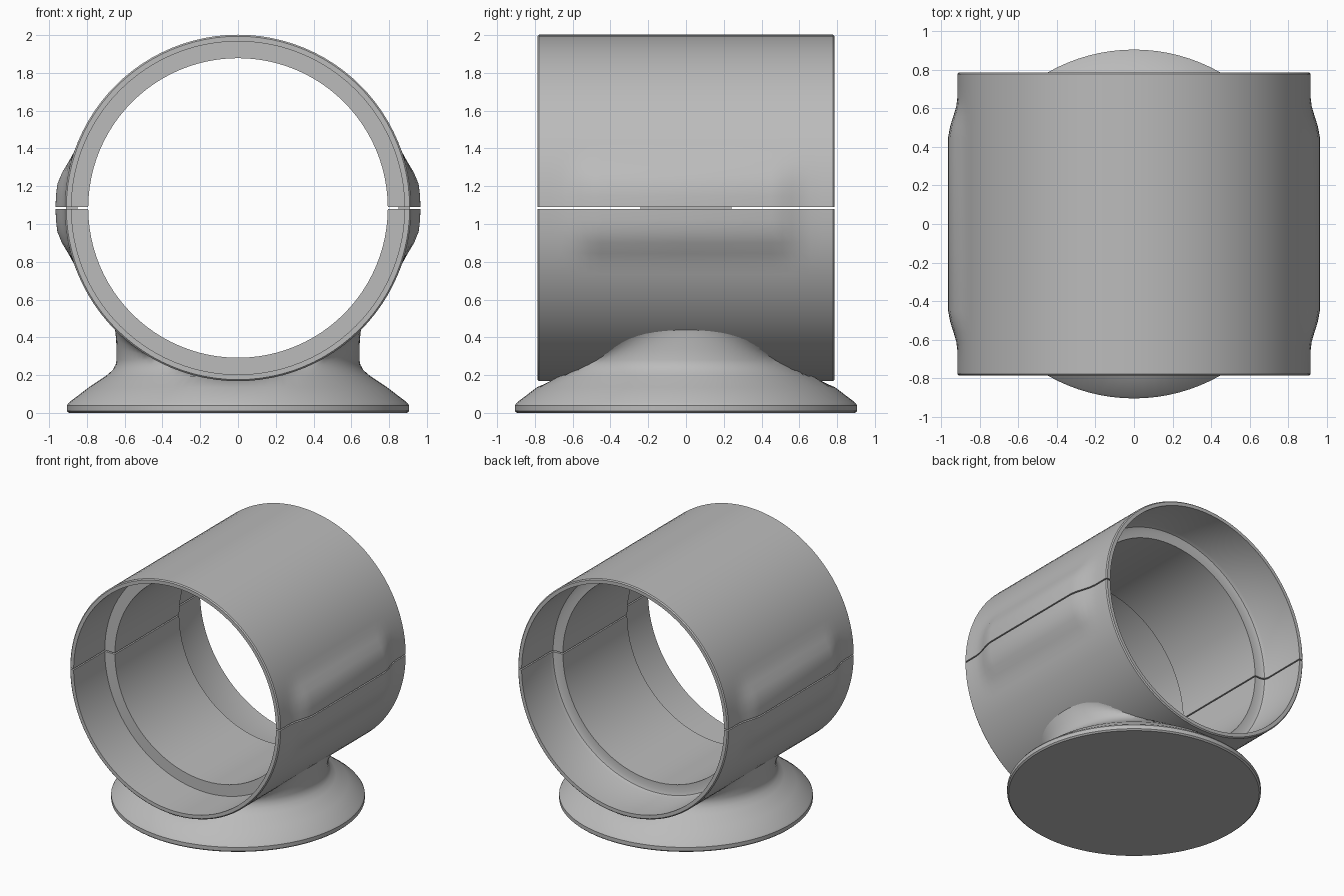
import bpy, bmesh, math
from math import sin, cos, pi, sqrt

if "Cube" in bpy.data.objects:
    bpy.data.objects.remove(bpy.data.objects["Cube"], do_unlink=True)

ZC, R_OUT, R_MOUTH, R_BORE = 1.085, 0.917, 0.882, 0.793
HALF, STEP, GAP = 0.787, 0.4, 0.005

grey = bpy.data.materials.new("plain grey")
grey.use_nodes = True
grey.diffuse_color = (0.5, 0.5, 0.5, 1)
grey.node_tree.nodes["Principled BSDF"].inputs["Base Color"].default_value = (0.5, 0.5, 0.5, 1)


def smooth(a, b, v):
    t = min(max((v - a) / (b - a), 0), 1)
    return t * t * (3 - 2 * t)


def finish(name, bm):
    bmesh.ops.remove_doubles(bm, verts=bm.verts, dist=1e-5)
    bmesh.ops.recalc_face_normals(bm, faces=bm.faces)
    mesh = bpy.data.meshes.new(name)
    bm.to_mesh(mesh)
    bm.free()
    mesh.materials.append(grey)
    ob = bpy.data.objects.new(name, mesh)
    bpy.context.collection.objects.link(ob)
    bpy.ops.object.select_all(action="DESELECT")
    ob.select_set(True)
    bpy.context.view_layer.objects.active = ob
    bpy.ops.object.shade_smooth_by_angle(angle=math.radians(35))
    return ob


def bridge(bm, rows, closed):
    """Quads between neighbouring rows of vertices."""
    for a, b in zip(rows, rows[1:]):
        n = len(a)
        for i in range(n if closed else n - 1):
            j = (i + 1) % n
            bm.faces.new((a[i], a[j], b[j], b[i]))


# Half shell: a closed wall section swept through half a turn
def half_shell(name, side):
    stations = [-HALF + 0.008, -0.72, -0.66, -0.61, -0.56, -0.51, -0.45, 0]
    stations += [-y for y in reversed(stations[:-1])]
    section = [(y, R_OUT, True) for y in stations]
    section += [(HALF, R_OUT - 0.008, False), (HALF, R_MOUTH, False)]
    # Rounded shoulder at the back, square shoulder at the front
    section += [(STEP + 0.035, R_MOUTH, False), (STEP + 0.01, R_MOUTH - 0.01, False),
                (STEP, R_MOUTH - 0.035, False), (STEP, R_BORE, False),
                (-STEP, R_BORE, False), (-STEP, R_MOUTH, False),
                (-HALF, R_MOUTH, False), (-HALF, R_OUT - 0.008, False)]
    bm = bmesh.new()
    rows = []
    steps = 48
    for k in range(steps + 1):
        ang = pi * k / steps
        row = []
        for y, r, outer in section:
            if outer:
                # Raised clamping pad along the split line
                rise = abs(r * sin(ang))
                r += 0.049 * (1 - smooth(0.10, 0.31, rise)) * (1 - smooth(0.44, 0.66, abs(y)))
            z = max(r * sin(ang), GAP)
            row.append(bm.verts.new((r * cos(ang), y, ZC + side * z)))
        rows.append(row)
    bridge(bm, rows, True)
    bm.faces.new(rows[0])
    bm.faces.new(rows[-1])
    return finish(name, bm)


half_shell("upper_half_shell", 1)
half_shell("lower_half_shell", -1)


# Alignment tabs bridging the split
for name, side in (("left_tab", 1), ("right_tab", -1)):
    bm = bmesh.new()
    bmesh.ops.create_cube(bm, size=1)
    bmesh.ops.scale(bm, vec=(0.06, 0.48, 0.014), verts=bm.verts)
    bmesh.ops.translate(bm, vec=(side * 0.88, 0, ZC), verts=bm.verts)
    finish(name, bm)


# Flared foot whose neck blends into the underside of the shell
def shell_under(x):
    return ZC - sqrt(R_OUT ** 2 - x * x) + 0.006


def foot_ring(bm, r, z, segs=96):
    row = []
    for i in range(segs):
        a = 2 * pi * i / segs
        x, y = r * cos(a), r * sin(a)
        row.append(bm.verts.new((x, y, min(z, shell_under(x)) if r < 0.8 else z)))
    return row


def neck_ring(bm, t, segs=96):
    """Ring between the straight neck (t = 0) and the shell contact line (t = 1)."""
    row = []
    for i in range(segs):
        a = 2 * pi * i / segs
        top = min(0.652 + 0.17 * sin(a) ** 2, (HALF - 0.012) / max(abs(sin(a)), 0.01))
        z_top = shell_under(top * cos(a))
        r = 0.643 + (top - 0.643) * t ** 3
        z0 = min(0.28, shell_under(0.643 * cos(a)))
        z = z0 + (z_top - z0) * t
        row.append(bm.verts.new((r * cos(a), r * sin(a), min(z, shell_under(r * cos(a))))))
    return row


bm = bmesh.new()
profile = [(0.895, 0), (0.906, 0.01), (0.906, 0.04), (0.895, 0.055), (0.79, 0.135),
           (0.70, 0.195), (0.665, 0.225), (0.648, 0.255)]
rows = [foot_ring(bm, r, z) for r, z in profile]
rows += [neck_ring(bm, t) for t in (0, 0.35, 0.6, 0.8, 0.92, 1)]
bridge(bm, rows, True)
bm.faces.new(rows[0])
finish("flared_foot", bm)
